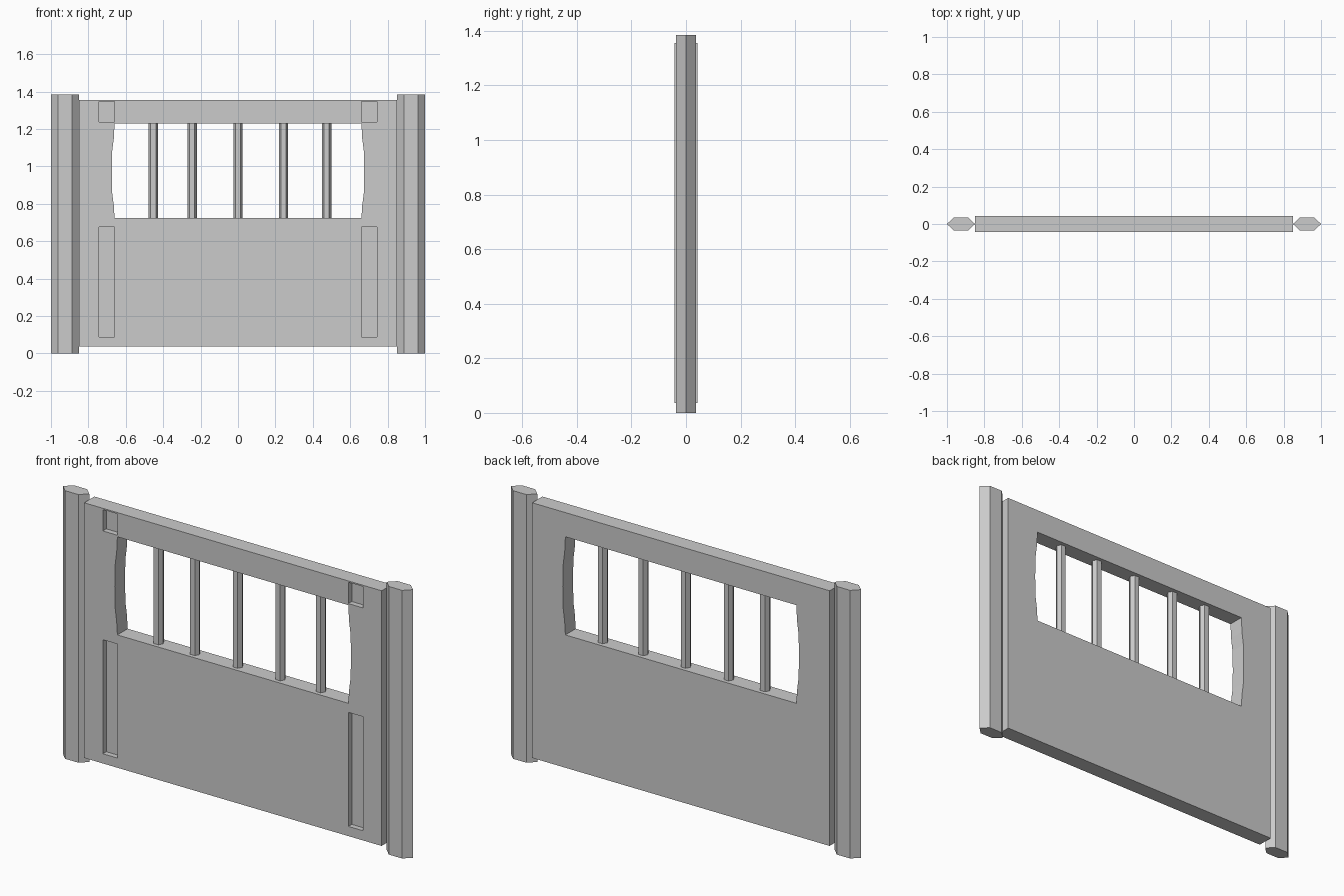
import bpy, bmesh

if "Cube" in bpy.data.objects:
    bpy.data.objects.remove(bpy.data.objects["Cube"])


def prism(name, pts, lo, hi, axis="z"):
    """Extrude a closed 2D outline along z (points are x,y) or y (points are x,z)."""
    place = (lambda p, t: (p[0], p[1], t)) if axis == "z" else (lambda p, t: (p[0], t, p[1]))
    bm = bmesh.new()
    a = [bm.verts.new(place(p, lo)) for p in pts]
    b = [bm.verts.new(place(p, hi)) for p in pts]
    bm.faces.new(a[::-1])
    bm.faces.new(b)
    n = len(pts)
    for i in range(n):
        j = (i + 1) % n
        bm.faces.new((a[i], a[j], b[j], b[i]))
    bmesh.ops.recalc_face_normals(bm, faces=bm.faces)
    mesh = bpy.data.meshes.new(name)
    bm.to_mesh(mesh)
    bm.free()
    ob = bpy.data.objects.new(name, mesh)
    bpy.context.collection.objects.link(ob)
    return ob


def hexagon(cx, half_x, flat_x, half_y):
    return [(cx - half_x, 0), (cx - flat_x, -half_y), (cx + flat_x, -half_y),
            (cx + half_x, 0), (cx + flat_x, half_y), (cx - flat_x, half_y)]


def rect(x0, x1, z0, z1):
    return [(x0, z0), (x1, z0), (x1, z1), (x0, z1)]


def cut(target, cutter):
    mod = target.modifiers.new("cut", "BOOLEAN")
    mod.operation = "DIFFERENCE"
    mod.solver = "EXACT"
    mod.object = cutter
    cutter.hide_render = True
    bpy.context.view_layer.objects.active = target
    bpy.ops.object.modifier_apply(modifier=mod.name)
    bpy.data.objects.remove(cutter)


D = 0.042  # half thickness of the panel

# Main panel
panel = prism("panel", rect(-0.85, 0.85, 0.037, 1.355), -D, D, "y")

# Window opening with gently bowed sides
side = [(0.66, 0.723), (0.664, 0.79), (0.673, 0.86), (0.675, 0.97),
        (0.673, 1.08), (0.664, 1.15), (0.66, 1.23)]
window = side + [(-x, z) for x, z in reversed(side)]
cut(panel, prism("window_cutter", window, -0.1, 0.1, "y"))

# Shallow front recesses above and below the window
for s in (-1, 1):
    for z0, z1 in ((0.087, 0.676), (1.238, 1.348)):
        x0, x1 = sorted((s * 0.66, s * 0.743))
        cut(panel, prism("recess_cutter", rect(x0, x1, z0, z1), -0.1, -D + 0.028, "y"))

# Side posts
for s, label in ((-1, "left"), (1, "right")):
    prism(label + "_post", hexagon(s * 0.925, 0.075, 0.038, 0.036), 0, 1.385)

# Window bars
for i, x in enumerate((-0.453, -0.245, 0.0, 0.243, 0.474)):
    prism(f"window_bar_{i + 1}", hexagon(x, 0.025, 0.0135, 0.022), 0.722, 1.231)
